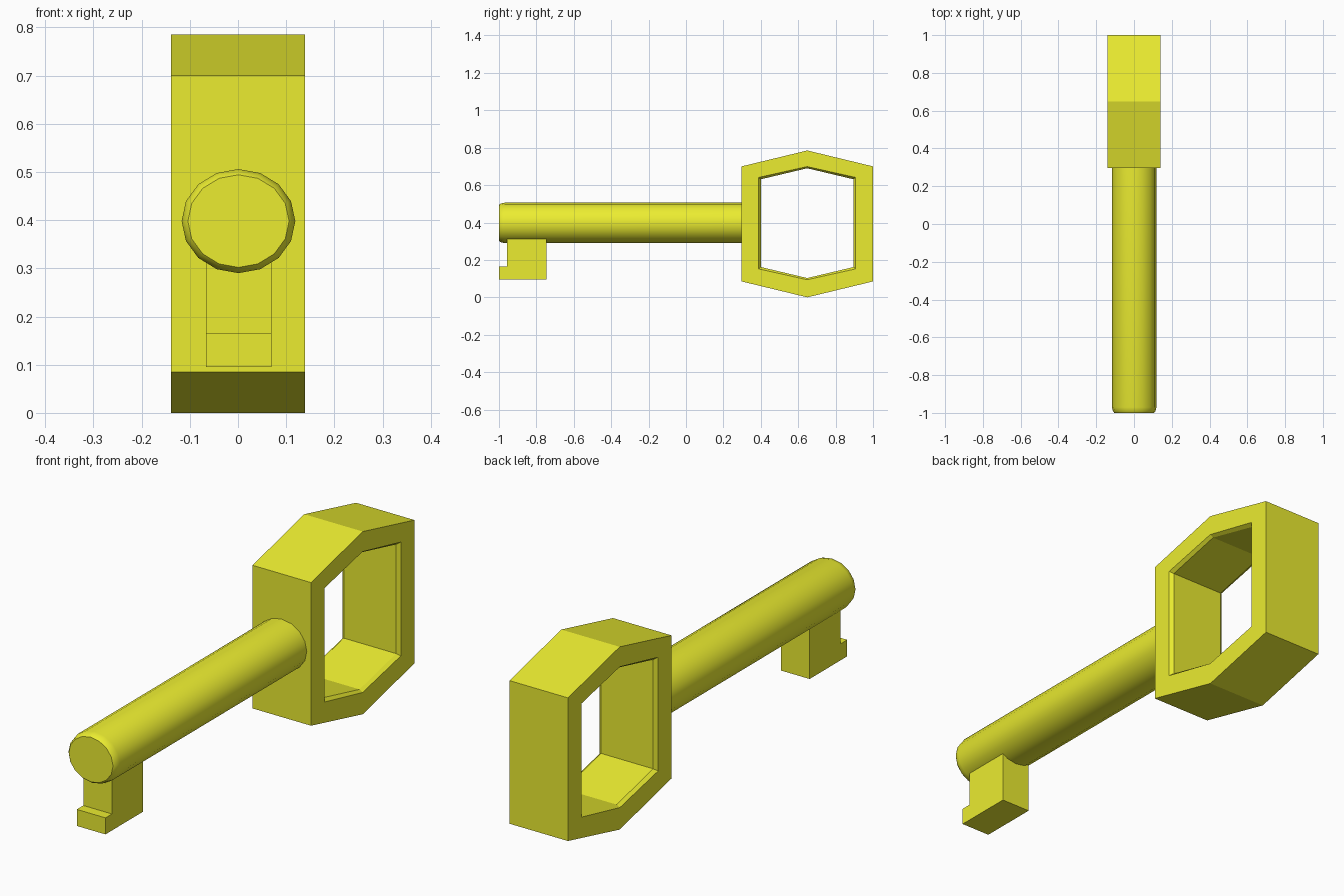
import bpy, bmesh, math

if "Cube" in bpy.data.objects:
    bpy.data.objects.remove(bpy.data.objects["Cube"])

mat = bpy.data.materials.new("yellow")
mat.diffuse_color = (0.83, 0.84, 0.03, 1)
mat.use_nodes = True
mat.node_tree.nodes["Principled BSDF"].inputs["Base Color"].default_value = mat.diffuse_color


def finish(name, bm, smooth=False):
    bmesh.ops.recalc_face_normals(bm, faces=bm.faces)
    mesh = bpy.data.meshes.new(name)
    bm.to_mesh(mesh)
    bm.free()
    obj = bpy.data.objects.new(name, mesh)
    bpy.context.collection.objects.link(obj)
    mesh.materials.append(mat)
    if smooth:
        bpy.ops.object.select_all(action='DESELECT')
        obj.select_set(True)
        bpy.context.view_layer.objects.active = obj
        bpy.ops.object.shade_smooth_by_angle(angle=math.radians(35))
    return obj


def bridge(bm, a, b):
    for i in range(len(a)):
        j = (i + 1) % len(a)
        bm.faces.new((a[i], a[j], b[j], b[i]))


def hexagon(bm, x, y0, y1, z_low, z_high, tip):
    """Tall hexagon loop in the YZ plane with pointed top and bottom."""
    ym = (y0 + y1) / 2
    pts = [(y0, z_low), (ym, z_low - tip), (y1, z_low),
           (y1, z_high), (ym, z_high + tip), (y0, z_high)]
    return [bm.verts.new((x, y, z)) for y, z in pts]


# Bow: hexagonal ring with a narrow bevel around the opening
bm = bmesh.new()
W = 0.139
outer = (0.297, 1.0, 0.085, 0.70, 0.085)
rim = (0.388, 0.907, 0.152, 0.641, 0.058)
inner = (0.40, 0.896, 0.162, 0.631, 0.059)
loops = [hexagon(bm, x, *dims) for x, dims in (
    (-W, outer), (W, outer), (W, rim), (W - 0.015, inner),
    (-W + 0.015, inner), (-W, rim))]
for i in range(len(loops)):
    bridge(bm, loops[i], loops[(i + 1) % len(loops)])
finish("bow", bm)

# Shaft: faceted rod along Y with a rounded tip
bm = bmesh.new()
SIDES = 16
rings = []
for y, s in ((-1.0, 0.89), (-0.992, 0.95), (-0.97, 1.0), (0.31, 1.0)):
    rings.append([bm.verts.new((0.001 + 0.118 * s * math.cos(a), y,
                                0.398 + 0.108 * s * math.sin(a)))
                  for a in (2 * math.pi * k / SIDES for k in range(SIDES))])
for a, b in zip(rings, rings[1:]):
    bridge(bm, a, b)
bm.faces.new(rings[0])
bm.faces.new(rings[-1])
finish("shaft", bm, smooth=True)

# Bit: notched tooth under the tip
bm = bmesh.new()
profile = [(-1.0, 0.095), (-0.745, 0.095), (-0.745, 0.34),
           (-0.956, 0.34), (-0.956, 0.166), (-1.0, 0.166)]
sides = [[bm.verts.new((x, y, z)) for y, z in profile] for x in (-0.066, 0.07)]
bridge(bm, *sides)
for loop in sides:
    bm.faces.new(loop)
finish("bit", bm)
